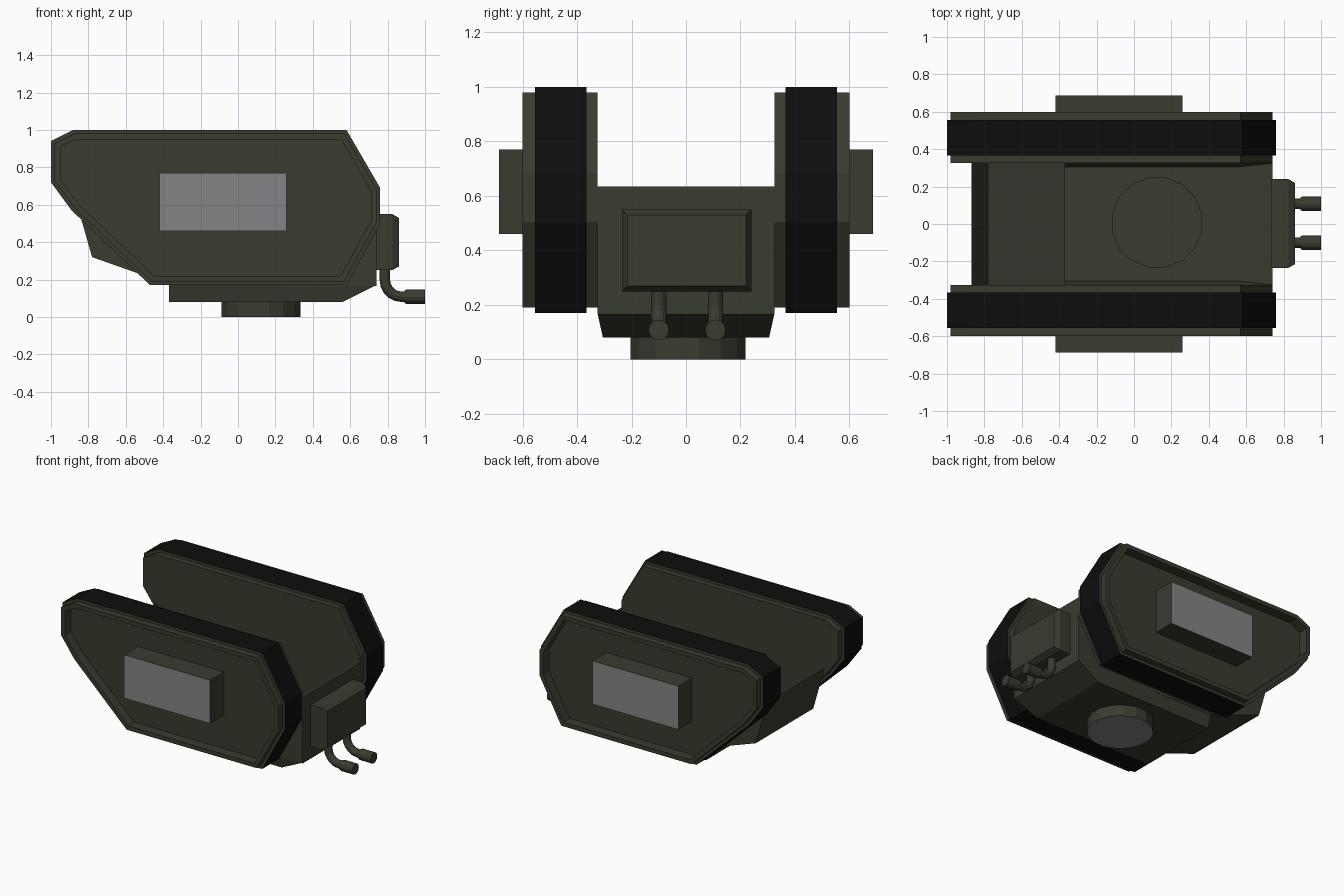
import bpy, bmesh, math
from mathutils import Vector

if "Cube" in bpy.data.objects:
    bpy.data.objects.remove(bpy.data.objects["Cube"])


def material(name, rgb):
    m = bpy.data.materials.new(name)
    m.diffuse_color = (*rgb, 1)
    m.use_nodes = True
    m.node_tree.nodes["Principled BSDF"].inputs["Base Color"].default_value = m.diffuse_color
    return m


GREEN = material("olive green", (0.040, 0.045, 0.028))
BLACK = material("track black", (0.004, 0.004, 0.004))
GREY = material("panel grey", (0.23, 0.23, 0.24))


def loft(name, rings, mats=(GREEN,), caps=(True, True), band_mat=None, cap_mat=(0, 0)):
    """Skin a list of equal-length point rings; band_mat maps band number to material."""
    bm = bmesh.new()
    vs = [[bm.verts.new(p) for p in r] for r in rings]
    n = len(vs[0])
    for b in range(len(vs) - 1):
        for i in range(n):
            j = (i + 1) % n
            f = bm.faces.new((vs[b][i], vs[b][j], vs[b + 1][j], vs[b + 1][i]))
            f.material_index = (band_mat or {}).get(b, 0)
    for on, ring, mi in zip(caps, (vs[0], vs[-1]), cap_mat):
        if on:
            bm.faces.new(ring).material_index = mi
    bmesh.ops.recalc_face_normals(bm, faces=bm.faces)
    me = bpy.data.meshes.new(name)
    bm.to_mesh(me)
    bm.free()
    for m in mats:
        me.materials.append(m)
    ob = bpy.data.objects.new(name, me)
    bpy.context.collection.objects.link(ob)
    return ob


def inset(pts, d):
    """Mitred inward offset of a clockwise 2D outline."""
    out, n = [], len(pts)
    for i in range(n):
        a, b, c = (Vector(pts[k % n]) for k in (i - 1, i, i + 1))
        u, v = (b - a).normalized(), (c - b).normalized()
        n1, n2 = Vector((u.y, -u.x)), Vector((v.y, -v.x))
        out.append(b + (n1 + n2) * d / (1 + n1.dot(n2)))
    return out


def rect_x(x, y0, y1, z0, z1):
    return [(x, y0, z0), (x, y1, z0), (x, y1, z1), (x, y0, z1)]


def rect_y(y, x0, x1, z0, z1):
    return [(x0, y, z0), (x1, y, z0), (x1, y, z1), (x0, y, z1)]


def rect_z(z, x0, x1, w):
    return [(x0, -w, z), (x1, -w, z), (x1, w, z), (x0, w, z)]


def circle_z(z, r, n=16, cx=0.123, cy=0.008):
    return [(cx + r * math.cos(2 * math.pi * (i + .5) / n),
             cy + r * math.sin(2 * math.pi * (i + .5) / n), z) for i in range(n)]


# Track units: inner plate, black belt, outer rim and recessed cover
OUTLINE = [(-1, .94), (-.88, 1), (.58, 1), (.76, .69), (.76, .5),
           (.58, .17), (-.47, .17), (-.89, .57), (-1, .72)]
SECTION = [(.02, .325), (.02, .365), (0, .365), (0, .555),
           (.02, .555), (.02, .60), (.05, .60), (.05, .53)]
for side, s in (("front", -1), ("back", 1)):
    rings = [[(p[0], s * y, p[1]) for p in inset(OUTLINE, d)] for d, y in SECTION]
    loft(side + "_track", rings, (GREEN, BLACK), band_mat={2: 1})
    # Side mount block with a grey end face
    loft(side + "_mount_block",
         [rect_y(s * .53, -.42, .26, .46, .77), rect_y(s * .687, -.42, .26, .46, .77)],
         (GREEN, GREY), cap_mat=(0, 1))

# Open-topped hull: side walls, sloping tail and nose wall
HULL = [(.74, .635), (.74, .165), (-.37, .175), (-.78, .32), (-.87, .635)]
bm = bmesh.new()
a, b = ([bm.verts.new((x, y, z)) for x, z in HULL] for y in (-.325, .325))
bm.faces.new(a)
bm.faces.new(b[::-1])
for i in (0, 2, 3):
    bm.faces.new((a[i], b[i], b[i + 1], a[i + 1]))
bmesh.ops.recalc_face_normals(bm, faces=bm.faces)
me = bpy.data.meshes.new("hull")
bm.to_mesh(me)
bm.free()
me.materials.append(GREEN)
bpy.context.collection.objects.link(bpy.data.objects.new("hull", me))

# Belly tray below the hull, open on top
loft("belly_tray", [rect_z(.17, -.37, .74, .325), rect_z(.08, -.37, .56, .305)],
     caps=(False, True))

# Round neck with a collar inside the hull and a grey underside
loft("neck", [circle_z(.09, .215), circle_z(.09, .245), circle_z(.08, .245),
              circle_z(.08, .215), circle_z(0, .215)],
     (GREEN, GREY), cap_mat=(0, 1))

# Exhaust box with a chamfered outer face
loft("exhaust_box", [rect_x(.735, -.235, .24, .25, .55), rect_x(.825, -.235, .24, .25, .55),
                     rect_x(.86, -.215, .22, .27, .53)])


# Exhaust pipes: a bent tube swept along a path, ending in a wider nozzle
def ring_on(p, t, r, n=12):
    side = Vector((0, 1, 0))
    up = t.cross(side)
    return [p + r * (math.cos(2 * math.pi * i / n) * side + math.sin(2 * math.pi * i / n) * up)
            for i in range(n)]


for name, y in (("front_exhaust_pipe", -.1), ("back_exhaust_pipe", .108)):
    R, x0, z0 = .09, .785, .108
    rings = [ring_on(Vector((x0, y, .27)), Vector((0, 0, -1)), .028)]
    for k in range(6):
        q = k / 5 * math.pi / 2
        p = Vector((x0 + R - R * math.cos(q), y, z0 + R - R * math.sin(q)))
        rings.append(ring_on(p, Vector((math.sin(q), 0, -math.cos(q))), .028))
    for x, r in ((.89, .028), (.89, .034), (.90, .038), (1, .038)):
        rings.append(ring_on(Vector((x, y, z0)), Vector((1, 0, 0)), r))
    loft(name, rings)
